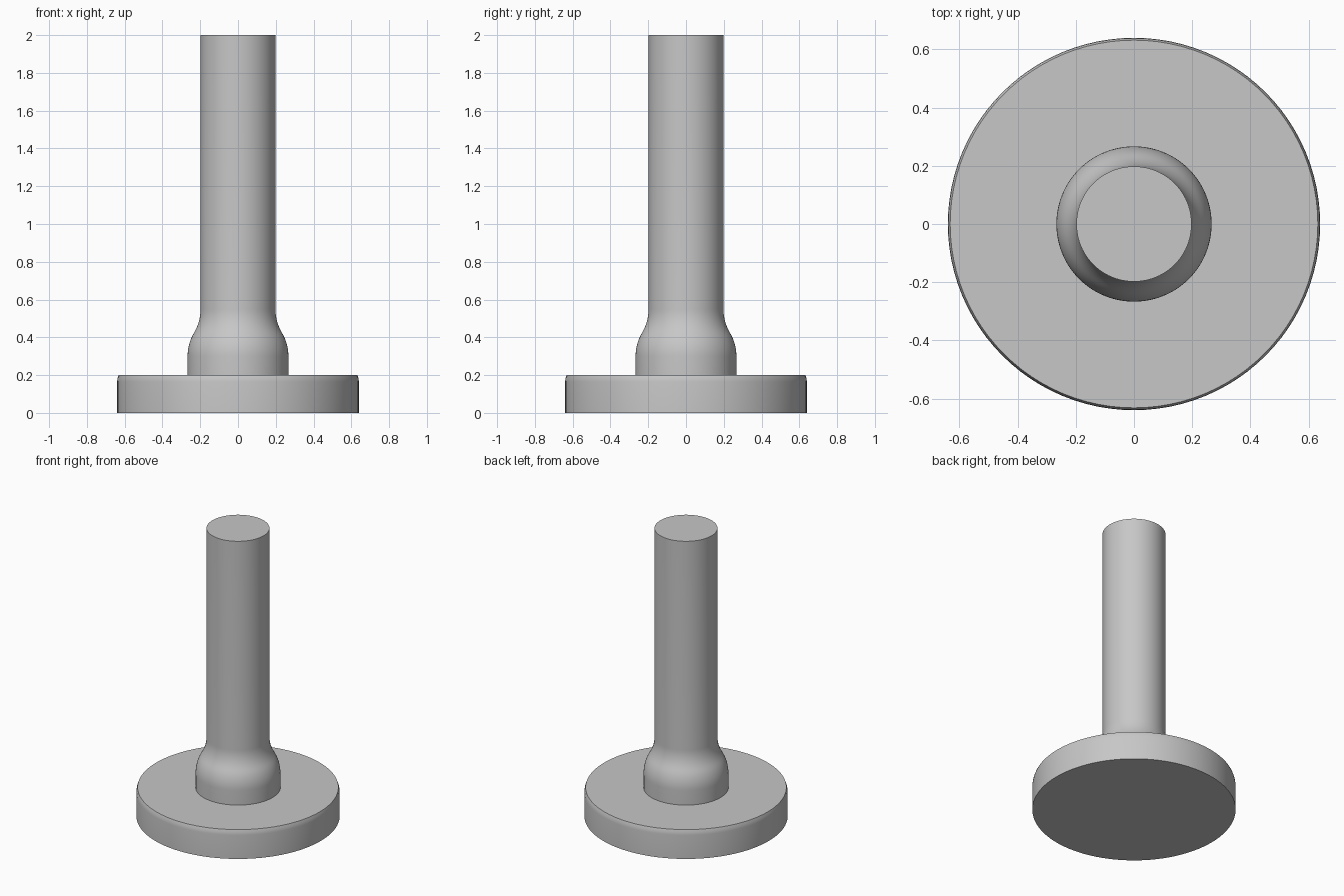
import bpy
import bmesh
from math import sin, cos, radians, pi
from mathutils import Vector

cube = bpy.data.objects.get("Cube")
if cube:
    bpy.data.objects.remove(cube, do_unlink=True)

# Plain grey material
COLOUR = (0.57, 0.57, 0.57, 1.0)
grey = bpy.data.materials.new("plain grey")
grey.use_nodes = True
grey.diffuse_color = COLOUR
shader = next(n for n in grey.node_tree.nodes if n.type == 'BSDF_PRINCIPLED')
shader.inputs["Base Color"].default_value = COLOUR


def lathe(name, profile, steps=96):
    """Turn a (radius, height) profile around the z axis."""
    bm = bmesh.new()
    verts = [bm.verts.new((r, 0, z)) for r, z in profile]
    edges = [bm.edges.new(pair) for pair in zip(verts, verts[1:])]
    bmesh.ops.spin(bm, geom=verts + edges, cent=(0, 0, 0), axis=(0, 0, 1),
                   angle=2 * pi, steps=steps)
    bmesh.ops.remove_doubles(bm, verts=bm.verts[:], dist=0.0001)
    bmesh.ops.recalc_face_normals(bm, faces=bm.faces[:])
    # Make sure the upper cap looks up
    top = max(bm.faces, key=lambda f: f.calc_center_median().z)
    if top.normal.dot(Vector((0, 0, 1))) < 0:
        bmesh.ops.reverse_faces(bm, faces=bm.faces[:])
    mesh = bpy.data.meshes.new(name)
    bm.to_mesh(mesh)
    bm.free()
    mesh.materials.append(grey)
    obj = bpy.data.objects.new(name, mesh)
    bpy.context.collection.objects.link(obj)
    bpy.ops.object.select_all(action='DESELECT')
    obj.select_set(True)
    bpy.context.view_layer.objects.active = obj
    bpy.ops.object.shade_smooth_by_angle(angle=radians(30))
    return obj


BASE_R, BASE_TOP = 0.64, 0.2
COLLAR_R, STEM_R, TOP = 0.267, 0.198, 2.0
SHOULDER, NECK = 0.3, 0.55

# Wide round base with a softly eased upper rim
lathe("base_disc", [(0, 0), (BASE_R, 0), (BASE_R, 0.165), (0.638, 0.183),
                    (0.632, BASE_TOP), (0, BASE_TOP)])

# Collar flowing through two equal tangent arcs into the straight stem
bend = radians(31)
radius = (NECK - SHOULDER) / (2 * sin(bend))
angles = [bend * i / 8 for i in range(9)]
convex = [(COLLAR_R - radius * (1 - cos(a)), SHOULDER + radius * sin(a))
          for a in angles]
concave = [(STEM_R + radius * (1 - cos(a)), NECK - radius * sin(a))
           for a in reversed(angles[:-1])]
lathe("stem_with_collar", [(COLLAR_R, BASE_TOP)] + convex + concave
      + [(STEM_R, TOP), (0, TOP)])
